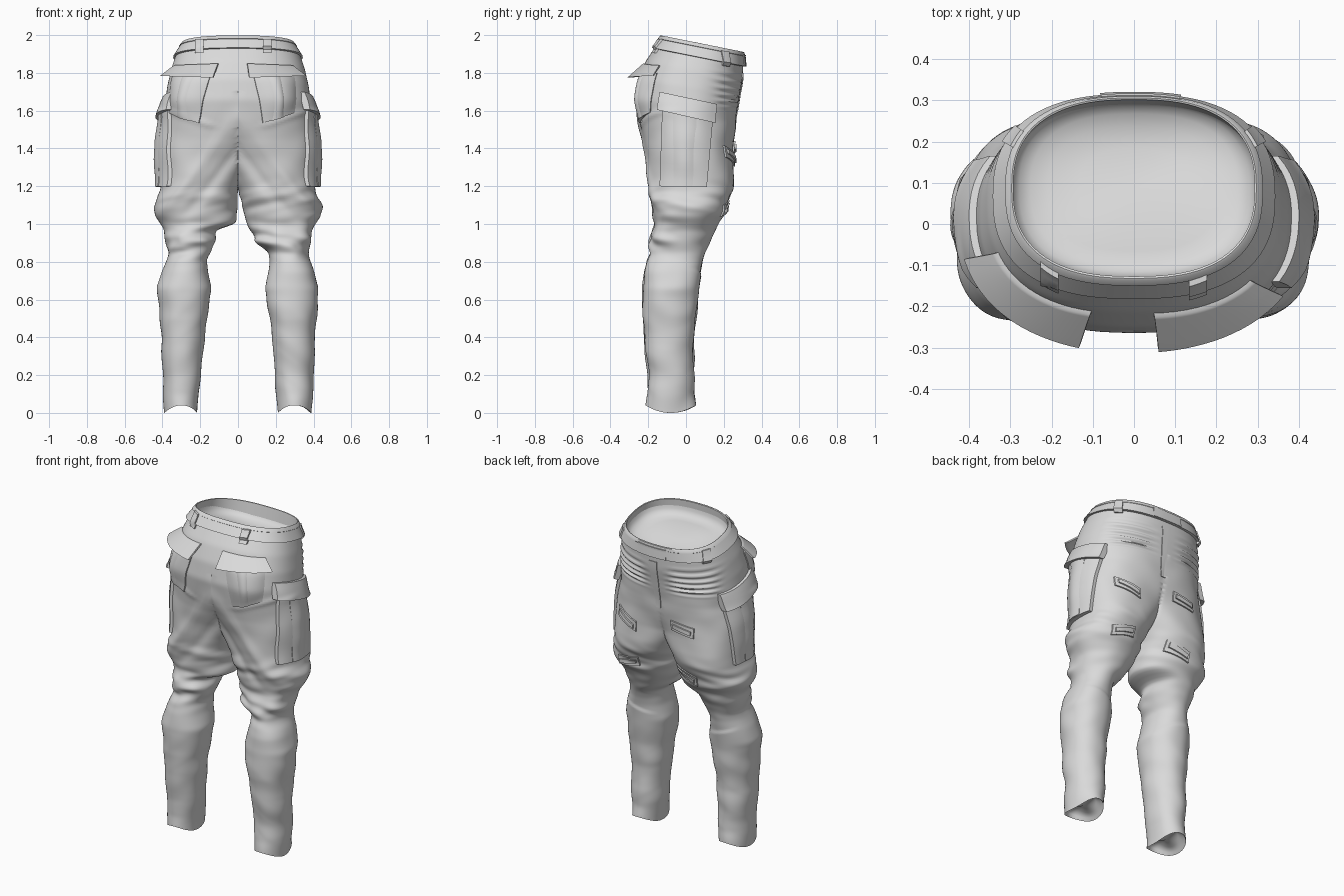
import bpy, bmesh, math
from mathutils import Vector, noise
from mathutils.bvhtree import BVHTree

old = bpy.data.objects.get("Cube")
if old:
    bpy.data.objects.remove(old, do_unlink=True)

GREY = (0.7, 0.7, 0.7, 1)
cloth = bpy.data.materials.new("grey cloth")
cloth.use_nodes = True
cloth.diffuse_color = GREY
cloth.node_tree.nodes["Principled BSDF"].inputs["Base Color"].default_value = GREY

# Leg sections: height, inner x, outer x, rear y, front y
SECTIONS = [
    (1.95, -.32, .32, -.152, .298), (1.93, -.33, .33, -.165, .303),
    (1.85, -.355, .355, -.212, .30), (1.75, -.38, .375, -.25, .285),
    (1.65, -.38, .385, -.265, .275), (1.55, -.36, .39, -.25, .265),
    (1.45, -.25, .40, -.225, .255), (1.35, -.12, .405, -.21, .25),
    (1.25, -.04, .405, -.20, .255), (1.18, .0, .412, -.195, .25),
    (1.09, .012, .438, -.182, .205), (1.04, .01, .435, -.178, .19),
    (1.0, .012, .41, -.165, .17), (.97, .115, .395, -.18, .155),
    (.90, .13, .385, -.195, .125), (.85, .15, .37, -.185, .10),
    (.81, .165, .38, -.205, .085), (.75, .16, .405, -.22, .075),
    (.66, .14, .43, -.23, .065), (.50, .165, .415, -.23, .05),
    (.35, .185, .405, -.215, .04), (.20, .197, .40, -.20, .045),
    (.10, .205, .395, -.20, .04), (.04, .21, .387, -.21, .05)]
LEFT_INNER = {1.09: .035, 1.04: .04, 1.0: .048, .97: .06, .90: .105, .85: .165}
SEGMENTS = 84


def ramp(v):
    v = min(1, max(0, v))
    return v * v * (3 - 2 * v)


def spow(v, power):
    return math.copysign(abs(v) ** power, v)


def linear(z, side):
    """Section at one height, by straight interpolation."""
    rows = [(r[0], LEFT_INNER.get(r[0], r[1]) if side > 0 else r[1], *r[2:]) for r in SECTIONS]
    z = min(rows[0][0], max(rows[-1][0], z))
    for a, b in zip(rows, rows[1:]):
        if z >= b[0]:
            f = (a[0] - z) / (a[0] - b[0])
            return [p + (q - p) * f for p, q in zip(a[1:], b[1:])]


def section(z, side):
    samples = [linear(z + d * .01, side) for d in (-1.2, -.6, 0, .6, 1.2)]
    return [sum(c) / len(samples) for c in zip(*samples)]


def tilt(z, y):
    """The waist drops toward the front."""
    return z - .2 * ramp((z - 1.5) / .35) * (y + .14)


def folds(x, y, z, side):
    """Outward push for folds, ribs and creases."""
    own = side * 4 * ramp((1.25 - z) * 4)
    d = .007 * noise.noise(Vector((x * 7 + own, y * 7, z * 8))) * ramp((1.8 - z) * 3)
    rear, front = ramp(-y / .1), ramp(y / .12)
    # drag folds running from the seat to the outer knee
    for start, amount in ((1.57, .01), (1.4, -.012)):
        d += amount * rear * math.exp(-((z - start + 1.3 * x) / .05) ** 2) * ramp((z - 1) * 8)
    # yoke seam below the rear pockets
    d += .006 * rear * math.exp(-((z - 1.47 - .35 * x) / .015) ** 2) * ramp((x - .1) * 15)
    # quilted ribs on the front of the hips
    mask = front * ramp((z - 1.62) * 14) * ramp((1.9 - z) * 14)
    mask *= ramp((x - .06) * 14) * ramp((.36 - x) * 14)
    d += .007 * mask * math.sin(z * 135)
    # crumpled cloth behind the knee
    crumple = math.exp(-((z - .91) / .08) ** 2) * (.2 + .8 * rear)
    d += .026 * crumple * noise.noise(Vector((x * 10 + own, y * 6, z * 17)))
    d += .005 * crumple * math.sin(z * 85 + x * 20 + own)
    # knee panel overlap and calf creases
    d += .01 * front * ramp((.74 + .3 * (x - .28) - z) * 60) * ramp((z - .3) * 4)
    d += .008 * ramp((.72 - z) * 4) * noise.noise(Vector((x * 5 + own, y * 5, z * 8 + x * 6)))
    # gathered edge above the knee
    edge = 1.1 - .25 * y
    return d + .01 * math.exp(-((z - edge) / .03) ** 2)


def leg_ring(z, side):
    x0, x1, y0, y1 = section(z, side)
    cx, cy, hx, hy = (x0 + x1) / 2, (y0 + y1) / 2, (x1 - x0) / 2, (y1 - y0) / 2
    power = .95 - .1 * ramp((z - .95) * 4)
    ring = []
    for i in range(SEGMENTS):
        t = math.tau * i / SEGMENTS
        c, s = math.cos(t), math.sin(t)
        x, y = cx + hx * spow(c, power), cy + hy * spow(s, power)
        d = folds(max(0, x), y, z, side)
        sag = .04 * min(1, max(0, (.12 - z) / .08)) * (1 - s * s)
        ring.append(Vector((side * max(0, x + d * c), y + d * s, tilt(z, y) - sag)))
    return ring


def shrink(ring, scale, lift):
    mid = sum(ring, Vector()) / len(ring)
    return [Vector((mid.x + (p.x - mid.x) * scale, mid.y + (p.y - mid.y) * scale, p.z + lift))
            for p in ring]


def loft(bm, rings, cap=False):
    rows = [[bm.verts.new(p) for p in ring] for ring in rings]
    n = len(rows[0])
    for a, b in zip(rows, rows[1:]):
        for i in range(n):
            j = (i + 1) % n
            bm.faces.new((a[i], a[j], b[j], b[i]))
    if cap:
        bmesh.ops.poke(bm, faces=[bm.faces.new(rows[-1])])


def finish(bm, name, angle=42):
    bmesh.ops.recalc_face_normals(bm, faces=bm.faces)
    mesh = bpy.data.meshes.new(name)
    bm.to_mesh(mesh)
    bm.free()
    mesh.materials.append(cloth)
    obj = bpy.data.objects.new(name, mesh)
    bpy.context.collection.objects.link(obj)
    bpy.ops.object.select_all(action='DESELECT')
    obj.select_set(True)
    bpy.context.view_layer.objects.active = obj
    bpy.ops.object.shade_smooth_by_angle(angle=math.radians(angle))
    return obj


# Trousers: two lofted legs welded along the centre seam, hems turned in
bm = bmesh.new()
for side in (1, -1):
    rings = [leg_ring(1.95 - 1.91 * i / 190, side) for i in range(191)]
    hem = rings[-1]
    rings += [shrink(hem, .97, .002), shrink(hem, .94, .02), shrink(hem, .6, .035)]
    loft(bm, rings, cap=True)
inner = [f for f in bm.faces if all(abs(v.co.x) < .0001 for v in f.verts)]
bmesh.ops.delete(bm, geom=inner, context='FACES')
bmesh.ops.remove_doubles(bm, verts=bm.verts, dist=.0002)
trousers = finish(bm, "trousers", 75)


def waist_ring(z, hx, y0, y1):
    ring = []
    for i in range(SEGMENTS):
        t = math.tau * i / SEGMENTS
        y = (y0 + y1) / 2 + (y1 - y0) / 2 * spow(math.sin(t), .8)
        ring.append(Vector((hx * spow(math.cos(t), .8), y, tilt(z, y))))
    return ring


# Waistband with a stitched top edge, and the lining inside it
bm = bmesh.new()
loft(bm, [waist_ring(*r) for r in (
    (1.925, .30, -.13, .29), (1.998, .293, -.127, .302), (2.0, .297, -.132, .306),
    (1.997, .301, -.137, .31), (1.98, .313, -.15, .313), (1.978, .311, -.147, .311),
    (1.925, .343, -.182, .316), (1.922, .325, -.16, .30))])
waistband = finish(bm, "waistband", 35)

bm = bmesh.new()
rim = waist_ring(1.965, .299, -.13, .302)
loft(bm, [rim] + [shrink(rim, s, d) for s, d in (
    (.98, -.025), (.93, -.045), (.84, -.058), (.7, -.066), (.45, -.072))], cap=True)
finish(bm, "waist_lining", 60)

# Surface lookup so that sewn-on parts follow the cloth
points, polys = [], []
for obj in (trousers, waistband):
    base = len(points)
    points += [v.co.copy() for v in obj.data.vertices]
    polys += [[base + i for i in p.vertices] for p in obj.data.polygons]
surface = BVHTree.FromPolygons(points, polys)


def around(h, z):
    """Ray toward the hips; h is degrees from the rear toward the left."""
    a = math.radians(h)
    d = Vector((math.sin(a), -math.cos(a), 0))
    return Vector((0, .03, z)) + d, d


def around_waist(h, z):
    return around(h, tilt(z, .085 - .23 * math.cos(math.radians(h))))


def from_front(h, z):
    return Vector((h, 1, z)), Vector((0, 1, 0))


def from_rear(h, z):
    return Vector((h, -1, z)), Vector((0, -1, 0))


def from_left(h, z):
    return Vector((1, h, z)), Vector((1, 0, 0))


def from_right(h, z):
    return Vector((-1, h, z)), Vector((-1, 0, 0))


def patch(name, ray, corners, lift, depth, cells=14):
    """Cloth panel: corners run bottom start, bottom end, top end, top start."""
    bm = bmesh.new()
    a, b, c, e = [Vector(p) for p in corners]
    rows, inward = [], {}
    for j in range(cells + 1):
        v = j / cells
        row = []
        for i in range(cells + 1):
            u = i / cells
            p = a.lerp(b, u).lerp(e.lerp(c, u), v)
            origin, d = ray(p.x, p.y)
            hit = surface.ray_cast(origin, -d)[0] or surface.find_nearest(origin - d * .6)[0]
            vert = bm.verts.new(hit + d * lift(u, v))
            inward[vert.co.copy().freeze()] = d
            row.append(vert)
        rows.append(row)
    for r, s in zip(rows, rows[1:]):
        for i in range(cells):
            bm.faces.new((r[i], r[i + 1], s[i + 1], s[i]))
    back = bmesh.ops.extrude_face_region(bm, geom=bm.faces[:], use_keep_orig=True)["geom"]
    for v in back:
        if isinstance(v, bmesh.types.BMVert):
            v.co -= inward[v.co.copy().freeze()] * depth
    return finish(bm, name)


def bulge(base, extra):
    return lambda u, v: base + extra * math.sin(math.pi * u) * math.sin(math.pi * (.15 + .7 * v))


# Rear pockets: pouch, pleat and flared flap
for label, near, far in (("left", 10, 62), ("right", -22, -76)):
    def at(f):
        return near + (far - near) * f
    patch(f"{label}_rear_pocket", around,
          [(at(.3), 1.535), (at(.84), 1.59), (at(.92), 1.8), (at(.12), 1.8)], bulge(.006, .03), .04)
    patch(f"{label}_rear_pleat", around,
          [(at(.42), 1.545), (at(.66), 1.57), (at(.66), 1.8), (at(.32), 1.8)], bulge(.012, .031), .03)
    patch(f"{label}_rear_flap", around,
          [(at(0), 1.775), (at(.97), 1.785), (at(.95), 1.84), (at(.02), 1.85)],
          lambda u, v: .01 + .056 * (1 - v), .014)

# Thigh cargo pockets
for label, ray in (("left", from_left), ("right", from_right)):
    patch(f"{label}_cargo_pocket", ray,
          [(-.14, 1.2), (.11, 1.195), (.145, 1.58), (-.125, 1.64)], bulge(.02, .012), .055)
    patch(f"{label}_cargo_pleat", ray,
          [(-.065, 1.2), (.035, 1.198), (.06, 1.6), (-.07, 1.62)], bulge(.028, .012), .03)
    patch(f"{label}_cargo_flap", ray,
          [(-.155, 1.605), (.155, 1.535), (.165, 1.635), (-.14, 1.7)],
          lambda u, v: .018 + .032 * (1 - v), .035)

# Belt loops and the front closure tab
for label, x in (("left", .155), ("right", -.205)):
    patch(f"{label}_rear_loop", from_rear,
          [(x - .022, 1.905), (x + .022, 1.905), (x + .022, 1.98), (x - .022, 1.98)],
          lambda u, v: .014, .025, 4)
for label, angle in (("left", 122), ("right", -122)):
    patch(f"{label}_front_loop", around_waist,
          [(angle - 4, 1.905), (angle + 4, 1.905), (angle + 4, 1.985), (angle - 4, 1.985)],
          lambda u, v: .008, .02, 4)
patch("closure_tab", around_waist,
      [(158, 1.925), (196, 1.925), (196, 1.985), (158, 1.985)], lambda u, v: .005, .012, 8)
patch("fly_panel", from_front,
      [(-.01, 1.5), (.02, 1.5), (.045, 1.8), (-.01, 1.8)], lambda u, v: .004, .012, 8)

# Webbing tabs on the front of the thighs, each with a raised strip
for i, (x, z, slope) in enumerate(((.24, 1.36, .025), (.25, 1.085, -.015), (-.15, 1.4, .01), (-.15, 1.1, .02))):
    for part, w, h, lift in (("tab", .075, .03, .009), ("strip", .06, .012, .018)):
        patch(f"thigh_{part}_{i + 1}", from_front,
              [(x - w, z - h - slope), (x + w, z - h + slope), (x + w, z + h + slope),
               (x - w, z + h - slope)], lambda u, v: lift, .02, 6)
